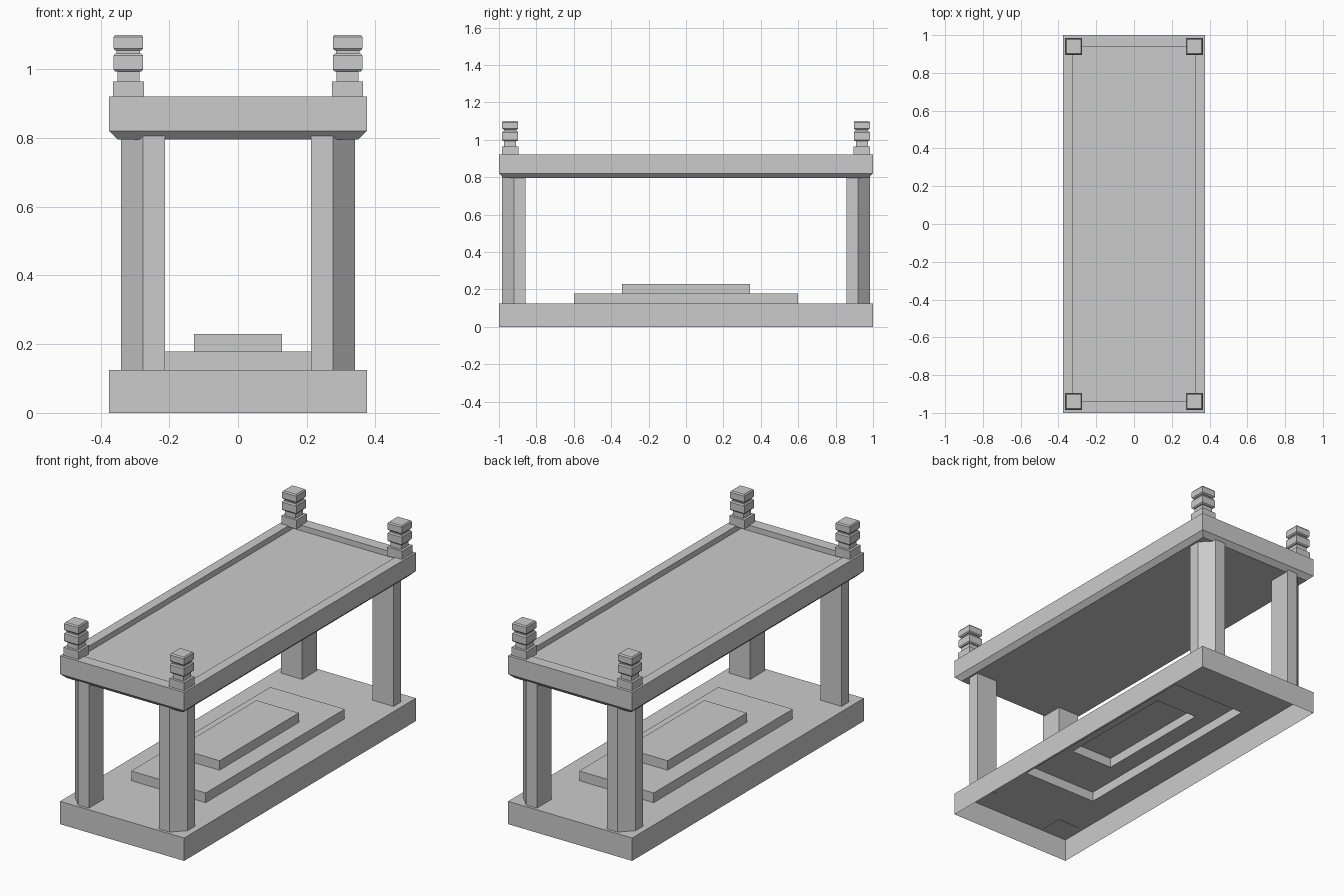
import bpy, bmesh

if "Cube" in bpy.data.objects:
    bpy.data.objects.remove(bpy.data.objects["Cube"])


def rect(hx, hy, cx=0, cy=0):
    """Counter-clockwise rectangle outline."""
    return [(cx - hx, cy - hy), (cx + hx, cy - hy), (cx + hx, cy + hy), (cx - hx, cy + hy)]


def loft(name, sections, bottom=True, mirror=False):
    """Skin a stack of (outline, z) sections from bottom to top."""
    bm = bmesh.new()
    loops = [[bm.verts.new((x, y, z)) for x, y in outline] for outline, z in sections]
    n = len(loops[0])
    for a, b in zip(loops, loops[1:]):
        for i in range(n):
            j = (i + 1) % n
            bm.faces.new((a[i], a[j], b[j], b[i]))
    bm.faces.new(loops[-1])
    if bottom:
        bm.faces.new(loops[0][::-1])
    mesh = bpy.data.meshes.new(name)
    bm.to_mesh(mesh)
    bm.free()
    obj = bpy.data.objects.new(name, mesh)
    bpy.context.collection.objects.link(obj)
    if mirror:
        mod = obj.modifiers.new("four_corners", 'MIRROR')
        mod.use_axis = (True, True, False)
        mod.use_mirror_merge = False
    return obj


# Stepped base: a thin shell, open underneath
outer, step, plinth = rect(0.375, 1.0), rect(0.225, 0.6), rect(0.128, 0.342)
loft("stepped_base", [(outer, 0), (outer, 0.125), (step, 0.125), (step, 0.178),
                      (plinth, 0.178), (plinth, 0.23)], bottom=False)

# Roof slab: chamfered lower edge, recessed top panel
recess = rect(0.322, 0.937)
loft("roof_slab", [(rect(0.35, 0.975), 0.795), (outer, 0.82), (outer, 0.92),
                   (recess, 0.92), (recess, 0.89)])

# Legs: square posts with the outer corner cut off
post = [(0.212, 0.857), (0.34, 0.857), (0.34, 0.92), (0.276, 0.985), (0.212, 0.985)]
loft("corner_legs", [(post, 0.123), (post, 0.815)], mirror=True)

# Corner finials: square turned profile of (half width, height)
profile = [(0.045, 0.915), (0.045, 0.964), (0.032, 0.964), (0.032, 0.993),
           (0.038, 0.993), (0.043, 0.999), (0.043, 1.039), (0.038, 1.046),
           (0.034, 1.046), (0.034, 1.054), (0.038, 1.054), (0.043, 1.060),
           (0.043, 1.093), (0.038, 1.10)]
loft("corner_finials", [(rect(h, h, 0.319, 0.94), z) for h, z in profile], mirror=True)
